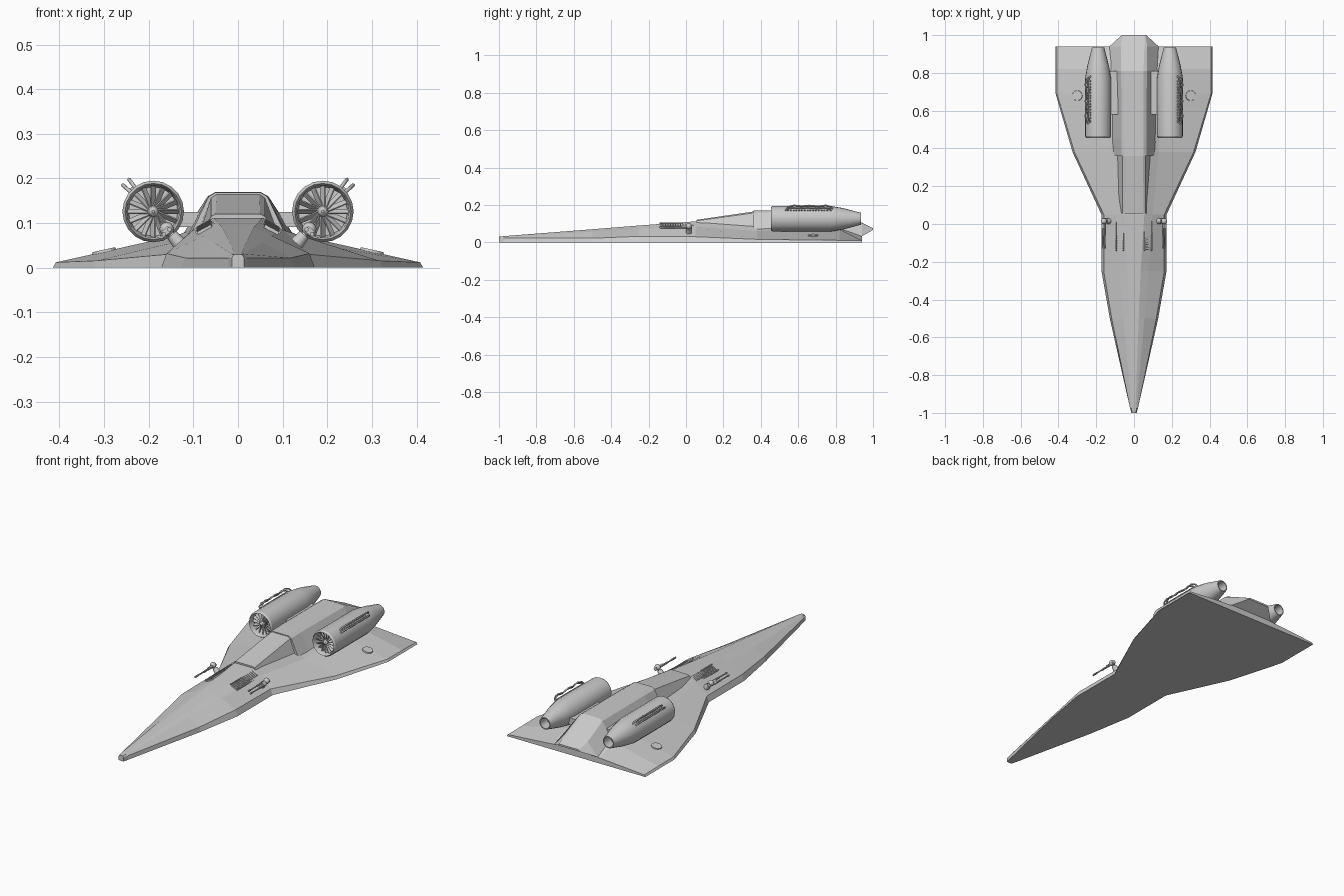
import bpy, bmesh, math
from math import sin, cos, pi, radians
from mathutils import Matrix, Vector

if "Cube" in bpy.data.objects:
    bpy.data.objects.remove(bpy.data.objects["Cube"])


def finish(name, bm, mirror=False, smooth=None):
    bmesh.ops.recalc_face_normals(bm, faces=bm.faces)
    me = bpy.data.meshes.new(name)
    bm.to_mesh(me)
    bm.free()
    ob = bpy.data.objects.new(name, me)
    bpy.context.collection.objects.link(ob)
    if smooth:
        bpy.context.view_layer.objects.active = ob
        ob.select_set(True)
        bpy.ops.object.shade_smooth_by_angle(angle=radians(smooth))
        ob.select_set(False)
    if mirror:
        ob.modifiers.new("mirror", 'MIRROR').use_mirror_merge = False
    return ob


def bridge(bm, rings):
    n = len(rings[0])
    for a, b in zip(rings, rings[1:]):
        for i in range(n):
            j = (i + 1) % n
            bm.faces.new((a[i], a[j], b[j], b[i]))
    bm.faces.new(rings[0])
    bm.faces.new(rings[-1])


def loft(name, sections):
    """Each section: y and its right half outline, top to bottom."""
    bm = bmesh.new()
    rings = []
    for y, pts in sections:
        ring = list(pts) + [(-x, z) for x, z in reversed(pts)]
        rings.append([bm.verts.new((x, y, z)) for x, z in ring])
    bridge(bm, rings)
    return finish(name, bm)


def lathe(bm, cx, cz, profile, n):
    """Revolve (y, r) points about an axis along y."""
    bridge(bm, [[bm.verts.new((cx + r * cos(2 * pi * i / n), y, cz + r * sin(2 * pi * i / n)))
                 for i in range(n)] for y, r in profile])


def box(bm, loc, size, roll=0, twist=None):
    m = Matrix.Translation(loc) @ Matrix.Rotation(roll, 4, 'Y')
    if twist:
        m = m @ Matrix.Rotation(twist, 4, 'X')
    bmesh.ops.create_cube(bm, size=1, matrix=m @ Matrix.Diagonal((*size, 1)))


def tube(name, pts, r):
    cu = bpy.data.curves.new(name, 'CURVE')
    cu.dimensions = '3D'
    cu.bevel_depth, cu.bevel_resolution, cu.use_fill_caps = r, 1, True
    sp = cu.splines.new('POLY')
    sp.points.add(len(pts) - 1)
    for p, co in zip(sp.points, pts):
        p.co = (*co, 1)
    bpy.context.collection.objects.link(bpy.data.objects.new(name, cu))


# Hull with delta wing
loft("hull", [
    (-1.0, [(.006, .03), (.01, .029), (.014, .022), (.014, 0)]),
    (-.975, [(.008, .033), (.014, .031), (.021, .022), (.021, 0)]),
    (-.5, [(.025, .07), (.055, .057), (.118, .022), (.128, 0)]),
    (-.25, [(.035, .09), (.075, .072), (.160, .032), (.172, 0)]),
    (.05, [(.055, .112), (.10, .085), (.160, .03), (.172, 0)]),
    (.38, [(.06, .10), (.13, .06), (.315, .016), (.325, 0)]),
    (.69, [(.06, .10), (.14, .072), (.408, .012), (.415, 0)]),
    (.82, [(.06, .09), (.14, .07), (.408, .011), (.415, 0)]),
    (.94, [(.06, .04), (.14, .03), (.408, .01), (.415, 0)]),
])

# Raised cockpit spine and aft fuselage block
loft("cockpit_spine", [
    (.055, [(.05, .12), (.06, .115), (.088, .07)]),
    (.37, [(.048, .166), (.06, .158), (.10, .05)]),
])
loft("aft_fuselage", [
    (.36, [(.05, .169), (.066, .159), (.118, .05)]),
    (.45, [(.05, .170), (.066, .161), (.125, .05)]),
    (.81, [(.05, .170), (.068, .160), (.14, .05)]),
    (.94, [(.055, .105), (.07, .10), (.13, .032)]),
    (1.0, [(.055, .075), (.06, .073), (.065, .066)]),
])

# Engine nacelles
EX, EZ = .19, .126
bm = bmesh.new()
lathe(bm, EX, EZ, [(.51, .004), (.51, .055), (.463, .059), (.455, .063), (.465, .069),
                   (.77, .069), (.84, .057), (.935, .032), (.935, .027), (.88, .026), (.88, .003)], 20)
finish("engine_nacelle", bm, True, 30)

# Intake fans
bm = bmesh.new()
for i in range(16):
    a = 2 * pi * i / 16
    box(bm, (EX + .034 * cos(a), .485, EZ + .034 * sin(a)), (.046, .016, .003), -a, radians(35))
lathe(bm, EX, EZ, [(.463, .003), (.468, .009), (.48, .013), (.512, .013)], 12)
finish("intake_fan", bm, True)

# Engine pylons
bm = bmesh.new()
box(bm, (.105, .695, .108), (.09, .23, .034))
finish("engine_pylon", bm, True)

# Cooling ribs on the upper outer side of each engine
bm = bmesh.new()
A = radians(47)
for i in range(15):
    box(bm, (EX + .069 * cos(A), .545 + i * .015, EZ + .069 * sin(A)), (.008, .008, .022), -A)
finish("cooling_ribs", bm, True)

# Coolant pipes over the ribs
path = [(.53, .064), (.54, .08), (.57, .09), (.61, .084), (.65, .089), (.70, .083),
        (.74, .09), (.765, .08), (.775, .064)]
for s, side in ((1, "right"), (-1, "left")):
    for k, deg in enumerate((41, 53)):
        a = radians(deg)
        tube(f"coolant_pipe_{side}_{k}", [(s * (EX + r * cos(a)), y + k * .008, EZ + r * sin(a))
                                          for y, r in path], .0042)

# Deck vents ahead of the cockpit
bm = bmesh.new()
tilt = math.atan(.54)
for i in range(14):
    y = -.135 + i * .0132
    box(bm, (.075, y, .0945 + .07 * y), (.036, .006, .008), tilt)
for dx in (-.019, .019):
    box(bm, (.075 + dx, -.05, .091 - .54 * dx), (.004, .185, .008), tilt)
finish("deck_vent", bm, True)

# Wing hatches
bm = bmesh.new()
m = Matrix.Translation((.30, .68, .0365)) @ Matrix.Rotation(math.atan(.22), 4, 'Y')
bmesh.ops.create_cone(bm, cap_ends=True, segments=20, radius1=.028, radius2=.026, depth=.008, matrix=m)
finish("wing_hatch", bm, True)

# Side guns: stalk, pivot ball, receiver and twin barrels
bm = bmesh.new()
n = Vector((.66, 0, .75))
roll = math.atan2(n.x, n.z)
base = Vector((.132, .015, .055))
for d, r in ((.012, .016), (.026, .008)):
    p = base + n * d
    m = Matrix.Translation(p) @ Matrix.Rotation(roll, 4, 'Y')
    bmesh.ops.create_cone(bm, cap_ends=True, segments=12, radius1=r, radius2=r * .8, depth=.026, matrix=m)
c = base + n * .042
bmesh.ops.create_uvsphere(bm, u_segments=12, v_segments=8, radius=.016, matrix=Matrix.Translation(c))
box(bm, c + Vector((0, -.01, -.004)), (.018, .055, .014), roll)
side = Vector((n.z, 0, -n.x))
for s in (-1, 1):
    q = c + side * s * .008 + Vector((0, 0, -.006))
    lathe(bm, q.x, q.z, [(0, .005), (-.06, .005), (-.06, .0034), (-.115, .0034), (-.115, .005), (-.13, .005)], 8)
finish("side_gun", bm, True, 35)
